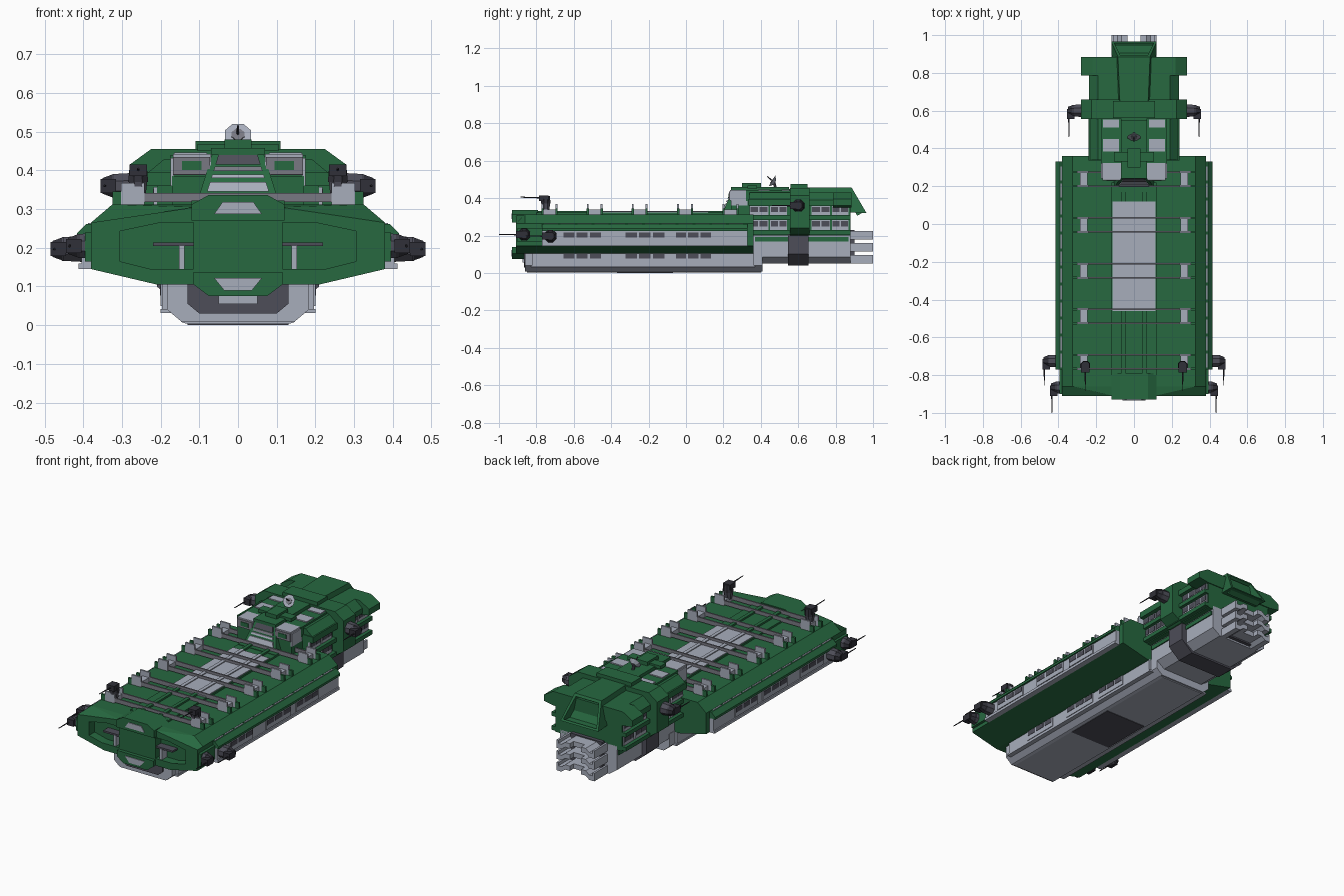
import bpy, bmesh, math
from mathutils import Vector

if "Cube" in bpy.data.objects:
    bpy.data.objects.remove(bpy.data.objects["Cube"])


def material(name, col):
    m = bpy.data.materials.new(name)
    m.diffuse_color = (*col, 1)
    m.use_nodes = True
    m.node_tree.nodes["Principled BSDF"].inputs["Base Color"].default_value = m.diffuse_color
    return m


GREEN = material("hull green", (0.020, 0.140, 0.051))
LIGHT = material("light grey", (0.39, 0.42, 0.50))
MID = material("mid grey", (0.19, 0.19, 0.225))
DARK = material("dark grey", (0.075, 0.075, 0.098))
BLACK = material("gun black", (0.030, 0.030, 0.040))


def finish(name, bm, mat, mirror=False):
    bmesh.ops.recalc_face_normals(bm, faces=bm.faces)
    me = bpy.data.meshes.new(name)
    bm.to_mesh(me)
    bm.free()
    ob = bpy.data.objects.new(name, me)
    bpy.context.collection.objects.link(ob)
    me.materials.append(mat)
    if mirror:
        ob.modifiers.new("Mirror", 'MIRROR').use_mirror_merge = False
    return ob


def add_loft(bm, rings):
    rows = [[bm.verts.new(p) for p in r] for r in rings]
    n = len(rows[0])
    for a, b in zip(rows, rows[1:]):
        for i in range(n):
            bm.faces.new((a[i], a[(i + 1) % n], b[(i + 1) % n], b[i]))
    return bm.faces.new(rows[0]), bm.faces.new(rows[-1])


def loft(name, rings, mat, mirror=False, recess=None):
    """Skin between rings; recess=(end, width, depth) sinks an end face."""
    bm = bmesh.new()
    ends = add_loft(bm, rings)
    bmesh.ops.recalc_face_normals(bm, faces=bm.faces)
    if recess:
        end, w, d = recess
        bmesh.ops.inset_region(bm, faces=[ends[end]], thickness=w, depth=0)
        ext = bmesh.ops.extrude_discrete_faces(bm, faces=[ends[end]])
        f = ext['faces'][0]
        bmesh.ops.translate(bm, verts=f.verts, vec=f.normal * -d)
    return finish(name, bm, mat, mirror)


def sym(y, half):
    """Closed section at y from its right half, bottom to top."""
    return [(x, y, z) for x, z in half] + [(-x, y, z) for x, z in reversed(half)]


def rect(z, x0, x1, y0, y1):
    return [(x0, y0, z), (x1, y0, z), (x1, y1, z), (x0, y1, z)]


def boxes(name, items, mat, mirror=False):
    bm = bmesh.new()
    for x0, x1, y0, y1, z0, z1 in items:
        add_loft(bm, [rect(z0, x0, x1, y0, y1), rect(z1, x0, x1, y0, y1)])
    return finish(name, bm, mat, mirror)


def rod(name, a, b, r0, r1, mat, n=8, mirror=False):
    a, b = Vector(a), Vector(b)
    q = (b - a).to_track_quat('Z', 'Y')
    ring = lambda c, r: [c + q @ Vector((r * math.cos((i + .5) * math.tau / n),
                         r * math.sin((i + .5) * math.tau / n), 0)) for i in range(n)]
    return loft(name, [ring(a, r0), ring(b, r1)], mat, mirror)


# --- main hull with recessed bow
inner = [(.225, .145), (.305, .165), (.305, .243), (.2, .265)]
front = [(.21, .105), (.38, .145), (.38, .265), (.11, .305)]
body = [(.21, .105), (.38, .145), (.38, .265), (.325, .312)]
loft("main_hull", [sym(-.86, inner), sym(-.91, inner), sym(-.91, front),
                   sym(-.86, body), sym(.36, body)], GREEN)
boxes("bow_shelf", [(-.22, .22, -.905, -.84, .204, .214)], DARK)
boxes("bow_block", [(-.115, .115, -.91, -.84, .13, .27)], GREEN)
boxes("bow_bars", [(.138, .153, -.905, -.85, .145, .205)], LIGHT, True)
for nm, sec in (("bow_top_wedge", [(.12, .27), (.12, .312), (.075, .337)]),
                ("bow_bottom_wedge", [(.075, .075), (.115, .105), (.115, .138)])):
    loft(nm, [sym(-.93, sec), sym(-.79, sec)], GREEN)
loft("bow_top_window", [sym(y, [(.062, .287), (.04, .318)]) for y in (-.934, -.925)], LIGHT)
loft("bow_bottom_window", [sym(y, [(.035, .089), (.062, .122)]) for y in (-.934, -.925)], LIGHT)

# --- deck spine, pale deck panel and ridges
boxes("deck_spine", [(-.12, .12, -.8, .22, .3, .322)], GREEN)
boxes("deck_panel", [(-.115, .115, -.46, .12, .31, .327)], LIGHT)
for nm, y0, y1, m in (("fore", -.92, -.46, GREEN), ("panel", -.46, .12, LIGHT), ("aft", .12, .2, GREEN)):
    boxes("ridges_" + nm, [(.046, .066, y0, y1, .31, .332)], m, True)

# --- cross beams with end plates and brackets
beams, plates, brackets = [], [], []
for yc in (.238, -.005, -.248, -.488, -.73):
    plates.append((.245, .285, yc - .036, yc + .036, .31, .338))
    for y in (yc - .037, yc + .037):
        beams.append((-.31, .31, y - .004, y + .004, .318, .342))
        plates.append((.242, .302, y - .005, y + .005, .31, .368))
        brackets.append((.302, .325, y - .006, y + .006, .285, .345))
boxes("cross_beams", beams, MID)
boxes("beam_plates", plates, LIGHT, True)
boxes("beam_brackets", brackets, GREEN, True)


# --- window bands: pale frame plates with darker panes
def window_band(name, x, spans, z0, z1, panes, lo=.35):
    frames, glass = [], []
    for y0, y1 in spans:
        frames.append((x - .01, x + .004, y0, y1, z0, z1))
        step = (y1 - y0) / panes
        for i in range(panes):
            glass.append((x, x + .006, y0 + (i + .08) * step, y0 + (i + .92) * step,
                          z0 + (z1 - z0) * lo, z1 - (z1 - z0) * .1))
    boxes(name + "_frames", frames, LIGHT, True)
    boxes(name + "_panes", glass, DARK, True)


# --- side galleries
spans = [(-.66, -.45), (-.33, -.11), (-.06, .14)]
boxes("side_gallery", [(.37, .405, -.77, .33, .155, .228)], LIGHT, True)
roof = [(.375, .225), (.416, .225), (.416, .238), (.392, .262), (.375, .262)]
loft("gallery_roof", [[(x, y, z) for x, z in roof] for y in (-.77, .33)], GREEN, True)
boxes("gallery_gap", [(.376, .388, -.76 + i * .09, -.685 + i * .09, .225, .2645) for i in range(12)], LIGHT, True)
boxes("gallery_sill", [(.37, .412, -.77, .33, .145, .16)], LIGHT, True)
window_band("gallery_windows", .407, spans, .165, .222, 3, .45)
boxes("gallery_front_block", [(.37, .395, -.9, -.77, .165, .24)], GREEN, True)

# --- lower hull
low = [(.145, .008), (.183, .04), (.183, .112)]
loft("lower_hull", [sym(-.86, low), sym(.41, low)], LIGHT)
loft("lower_front_plate", [sym(y, [(.1, .03), (.13, .055), (.13, .105)]) for y in (-.866, -.85)], DARK)
boxes("lower_front_lip", [(-.05, .05, -.873, -.85, .055, .09)], LIGHT)
keel = [(.13, .003), (.147, .008), (.15, .018)]
loft("keel_plate", [sym(-.85, keel), sym(.40, keel)], LIGHT)
boxes("keel_pad", [(-.13, .13, -.37, -.07, 0, .01)], DARK)
boxes("lower_gallery", [(.17, .196, -.82, .36, .04, .112)], LIGHT, True)
boxes("lower_gallery_rail", [(.17, .2, -.83, .37, .032, .042)], LIGHT, True)
window_band("lower_windows", .196, spans, .05, .108, 3, .45)

# --- neck and drive section
neck = [(.13, .05), (.18, .085), (.18, .22)]
loft("neck", [sym(.36, neck), sym(.88, neck)], LIGHT)
boxes("neck_stripe", [(.17, .186, .37, .87, .168, .192)], GREEN, True)
band = [(.14, .04), (.21, .1), (.21, .22)]
loft("neck_band", [sym(.545, band), sym(.655, band)], DARK)
boxes("drive_core", [(-.1, .1, .86, .9, .06, .23)], DARK)
# stacked wavy plates with a notch in the middle of the rear edge
heights = (.05, .115, .178)
for i, z in enumerate(heights):
    wave = [(.035, z + .018), (.065, z + .018), (.088, z), (.12, z)]
    sec = wave + [(x, h + .028) for x, h in reversed(wave)]
    loft(f"drive_plate_{i}", [[(x, y, h) for x, h in sec] for y in (.86, 1)], LIGHT, True)
boxes("drive_lips", [(.108, .12, .86, 1, z, z + .046) for z in heights], LIGHT, True)
boxes("drive_webs", [(-.036, .036, .86, .965, z + .018, z + .046) for z in heights], LIGHT)

# --- superstructure
boxes("upper_core", [(-.21, .21, .34, .88, .2, .38)], GREEN)
boxes("upper_base", [(-.235, .235, .36, .88, .205, .228)], GREEN)
boxes("upper_shelf", [(-.235, .235, .34, .88, .285, .308)], GREEN)
shoulder = [(.238, .36), (.238, .39), (.19, .43)]
loft("shoulders", [sym(.34, shoulder), sym(.88, shoulder)], GREEN)
side = [(.34, .44), (.45, .54), (.67, .77), (.78, .87)]
window_band("upper_windows", .214, side, .31, .357, 2)
window_band("middle_windows", .214, side, .23, .283, 2)
saddle = [(.22, .2), (.28, .24), (.28, .415), (.225, .455)]
loft("saddle", [sym(.555, saddle), sym(.66, saddle)], GREEN)
boxes("saddle_cap", [(-.11, .11, .56, .65, .45, .476)], GREEN)
stern = [(.22, .35), (.28, .36), (.28, .395), (.22, .43)]
loft("stern_block", [sym(.785, stern), sym(.885, stern)], GREEN)
# sloped rear hood with recess
loft("rear_hood", [[(-.11, .65, .33), (.11, .65, .33), (.075, .65, .457), (-.075, .65, .457)],
                   [(-.12, .965, .32), (.12, .965, .32), (.085, .885, .457), (-.085, .885, .457)]],
     GREEN, recess=(1, .02, .05))

# --- bridge
boxes("bridge_base", [(-.24, .24, .335, .56, .36, .395), (-.17, .17, .24, .56, .31, .385)], GREEN)
boxes("bridge_roof", [(-.175, .175, .32, .56, .385, .44)], GREEN)
loft("bridge_tower", [rect(.32, -.105, .105, .195, .56), rect(.448, -.065, .065, .25, .56)], GREEN)
slope = lambda z, d=0: .195 + .055 * (z - .32) / .128 - d
for nm, z0, z1, m in (("bridge_window", .415, .445, DARK), ("bridge_window_low", .398, .41, MID),
                      ("bridge_step", .38, .39, LIGHT), ("bridge_step_low", .345, .37, LIGHT)):
    w = lambda z: .088 - .04 * (z - .32) / .128
    loft(nm, [rect(z, -w(z), w(z), slope(z, .006), slope(z, -.01)) for z in (z0, z1)], m)
boxes("bridge_pods", [(.07, .168, .235, .322, .388, .442), (.08, .165, .385, .45, .42, .446),
                      (.08, .165, .51, .553, .42, .446), (.165, .174, .24, .33, .36, .432)], LIGHT, True)
boxes("pod_fronts", [(.072, .168, .231, .24, .39, .435)], MID, True)
boxes("pod_shutters", [(.095, .145, .228, .24, .401, .424)], GREEN, True)
boxes("bridge_cap", [(-.07, .07, .24, .55, .44, .458), (-.105, .105, .33, .38, .45, .468),
                     (-.035, .035, .3, .4, .455, .48)], GREEN)
boxes("tower_steps", [(-.12, .12, .17, .2, .31, .325)], GREEN)

# --- radar dish
rod("radar_mast", (0, .48, .45), (0, .47, .485), .008, .008, DARK)
rod("radar_dish", (0, .475, .483), (0, .46, .492), .015, .036, LIGHT)
rod("radar_hub", (0, .464, .489), (0, .458, .4935), .018, .018, MID)
rod("radar_feed", (0, .465, .49), (0, .435, .515), .004, .003, BLACK, 5)


# --- gun turrets
def side_turret(name, x, y, z, tip):
    rod(name + "_mount", (x - .05, y, z), (x, y, z), .036, .033, DARK, 8, True)
    rod(name + "_head", (x - .005, y, z), (x + .025, y, z), .034, .022, BLACK, 8, True)
    boxes(name + "_breech", [(x - .01, x + .03, y - .045, y + .01, z - .018, z + .018)], BLACK, True)
    rod(name + "_barrel", (x + .02, y - .03, z), (x + .02, tip, z), .004, .0025, BLACK, 6, True)


side_turret("bow_turret", .415, -.865, .205, -1.0)
side_turret("flank_turret", .455, -.725, .197, -.855)
side_turret("upper_turret", .325, .60, .36, .46)
rod("deck_turret_base", (.258, -.75, .33), (.258, -.75, .375), .02, .026, DARK, 8, True)
rod("deck_turret_head", (.258, -.75, .37), (.258, -.75, .412), .028, .024, BLACK, 8, True)
boxes("deck_turret_breech", [(.235, .281, -.785, -.735, .385, .415)], BLACK, True)
rod("deck_turret_barrel", (.258, -.77, .402), (.258, -.885, .405), .004, .0025, BLACK, 6, True)
